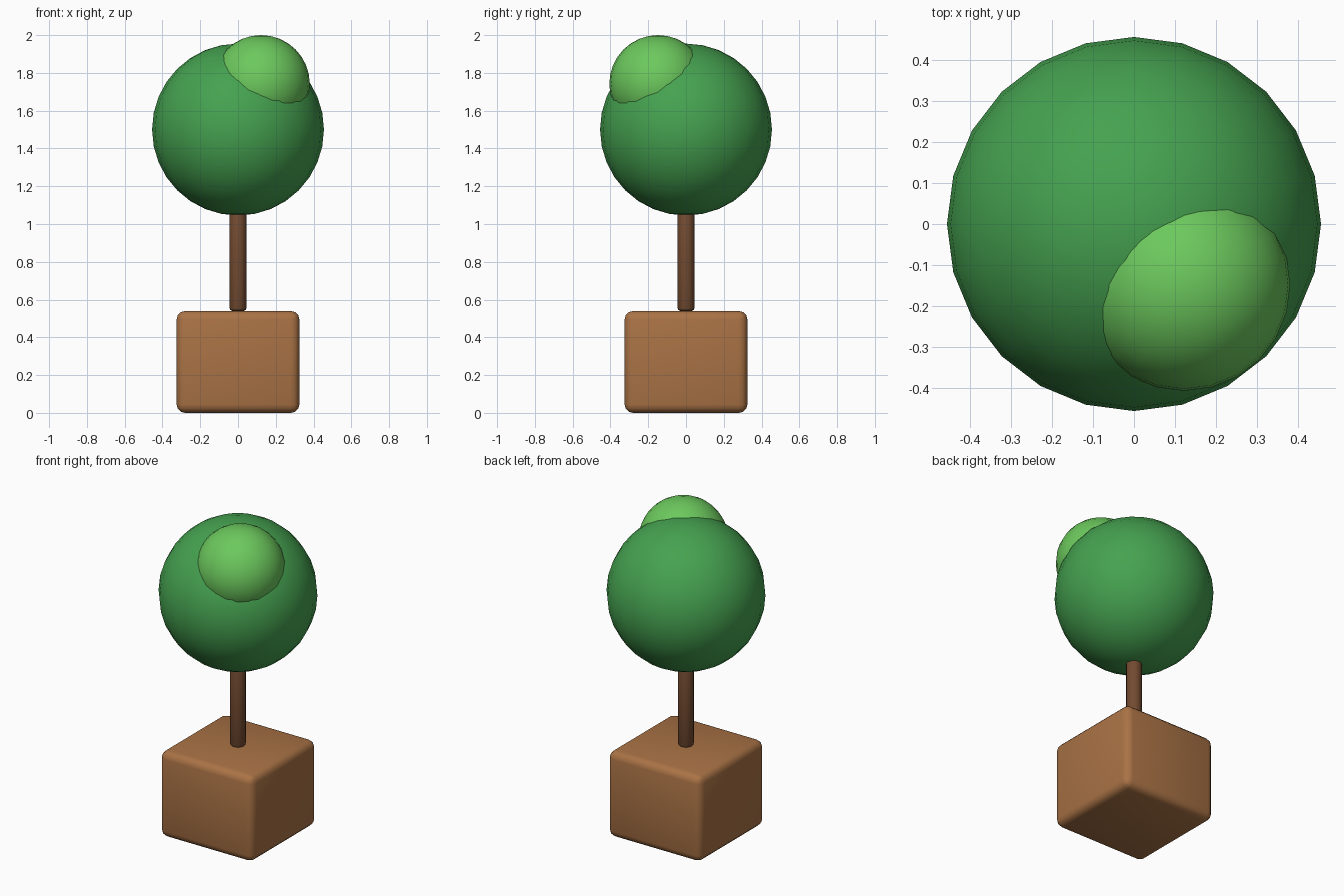
import bpy, math

if "Cube" in bpy.data.objects:
    bpy.data.objects.remove(bpy.data.objects["Cube"])


def finish(name, color, bevel=0.0, segments=3):
    """Name, colour, bevel and smooth-shade the active object."""
    ob = bpy.context.object
    ob.name = name
    mat = bpy.data.materials.new(name + "_colour")
    mat.diffuse_color = (*color, 1)
    mat.use_nodes = True
    mat.node_tree.nodes["Principled BSDF"].inputs["Base Color"].default_value = mat.diffuse_color
    ob.data.materials.append(mat)
    bpy.ops.object.transform_apply(location=False, rotation=False, scale=True)
    if bevel:
        mod = ob.modifiers.new("rounded_edges", 'BEVEL')
        mod.width = bevel
        mod.segments = segments
        mod.limit_method = 'ANGLE'
        mod.angle_limit = math.radians(40)
        bpy.ops.object.modifier_apply(modifier=mod.name)
    bpy.ops.object.shade_smooth_by_angle(angle=math.radians(40))
    return ob


def ball(name, location, radius, color):
    bpy.ops.mesh.primitive_uv_sphere_add(segments=24, ring_count=16,
                                         radius=radius, location=location)
    return finish(name, color)


# Planter box with rounded edges
bpy.ops.mesh.primitive_cube_add(size=1, location=(0, 0, 0.27))
bpy.context.object.scale = (0.65, 0.65, 0.54)
finish("planter", (0.40, 0.17, 0.06), 0.045)

# Trunk standing on the planter and running into the crown
bpy.ops.mesh.primitive_cylinder_add(vertices=16, radius=0.045, depth=0.58,
                                    location=(0, 0, 0.83))
finish("trunk", (0.17, 0.07, 0.03), 0.015, 2)

# Round crown and the lighter leaf cluster at its front right
ball("crown", (0, 0, 1.5), 0.455, (0.06, 0.36, 0.08))
ball("leaf_cluster", (0.122, -0.148, 1.742), 0.258, (0.15, 0.58, 0.11))
